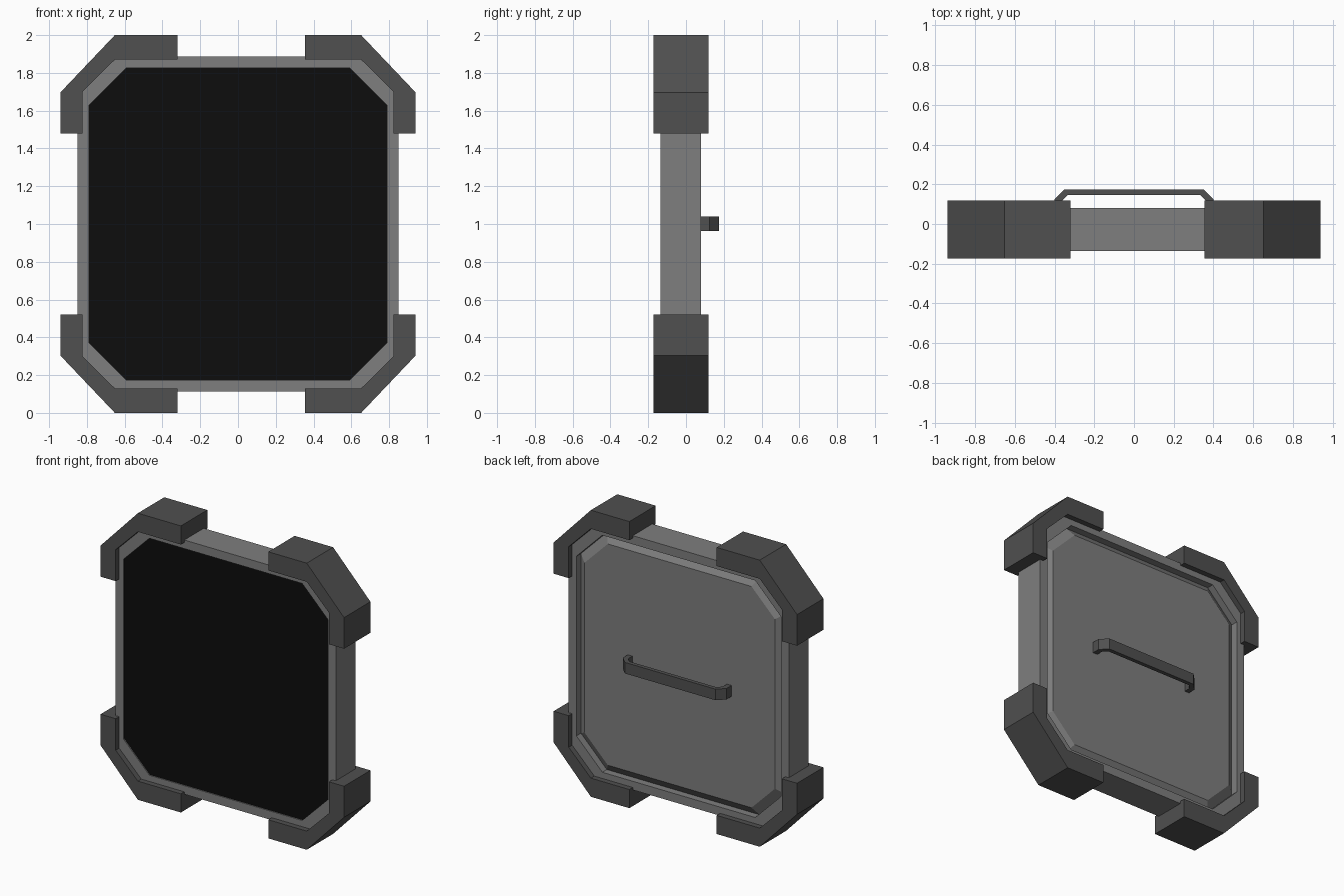
import bpy, bmesh
from mathutils import Vector

if "Cube" in bpy.data.objects:
    bpy.data.objects.remove(bpy.data.objects["Cube"])


def material(name, v):
    m = bpy.data.materials.new(name)
    m.diffuse_color = (v, v, v, 1)
    m.use_nodes = True
    m.node_tree.nodes["Principled BSDF"].inputs["Base Color"].default_value = m.diffuse_color
    return m


MID = material("mid grey", 0.21)
DARK = material("dark grey", 0.08)
BLACK = material("black", 0.004)


def loft(name, rings, mat, cap_start=True, cap_end=True):
    """Join successive rings of points into a solid."""
    bm = bmesh.new()
    loops = [[bm.verts.new(Vector(p)) for p in r] for r in rings]
    n = len(loops[0])
    for a, b in zip(loops, loops[1:]):
        for i in range(n):
            j = (i + 1) % n
            bm.faces.new((a[i], a[j], b[j], b[i]))
    if cap_start:
        bm.faces.new(loops[0][::-1])
    if cap_end:
        bm.faces.new(loops[-1])
    bmesh.ops.recalc_face_normals(bm, faces=bm.faces)
    me = bpy.data.meshes.new(name)
    bm.to_mesh(me)
    bm.free()
    me.materials.append(mat)
    ob = bpy.data.objects.new(name, me)
    bpy.context.collection.objects.link(ob)
    return ob


def octagon(hx, hz, cut, y):
    """Rectangle with cut corners around z = 1."""
    q = [(hx, hz - cut), (hx - cut, hz), (cut - hx, hz), (-hx, hz - cut),
         (-hx, cut - hz), (cut - hx, -hz), (hx - cut, -hz), (hx, cut - hz)]
    return [(x, y, 1 + z) for x, z in q]


# Frame: shallow front recess, outer rim, back gutter and raised back panel
loft("frame", [
    octagon(0.79, 0.827, 0.20, -0.120),
    octagon(0.79, 0.827, 0.20, -0.135),
    octagon(0.85, 0.887, 0.20, -0.135),
    octagon(0.85, 0.887, 0.20, 0.080),
    octagon(0.79, 0.827, 0.20, 0.080),
    octagon(0.79, 0.827, 0.20, 0.030),
    octagon(0.735, 0.772, 0.18, 0.070),
], MID, cap_start=False)

# Black screen set into the front
loft("screen", [octagon(0.79, 0.827, 0.20, -0.127),
                octagon(0.79, 0.827, 0.20, -0.120)], BLACK)

# Corner guards; the left pair reaches a little further inwards
for side, sx, end in (("left", -1, 0.32), ("right", 1, 0.355)):
    for level, sz in (("lower", -1), ("upper", 1)):
        prof = [(0.94, 0.48), (0.94, 0.697), (0.652, 1.0), (end, 1.0),
                (end, 0.87), (0.652, 0.87), (0.823, 0.70), (0.823, 0.48)]
        loft(f"{level}_{side}_guard",
             [[(sx * x, y, 1 + sz * z) for x, z in prof] for y in (-0.173, 0.118)],
             DARK)

# Handle on the back: half profile in x, y mirrored, extruded in z
outer = [(0.40, 0.065), (0.40, 0.125), (0.35, 0.174)]
inner = [(0.335, 0.146), (0.365, 0.115), (0.365, 0.065)]
prof = outer + [(-x, y) for x, y in outer[::-1]] \
    + [(-x, y) for x, y in inner[::-1]] + inner
loft("handle", [[(x, y, z) for x, y in prof] for z in (0.963, 1.04)], DARK)
